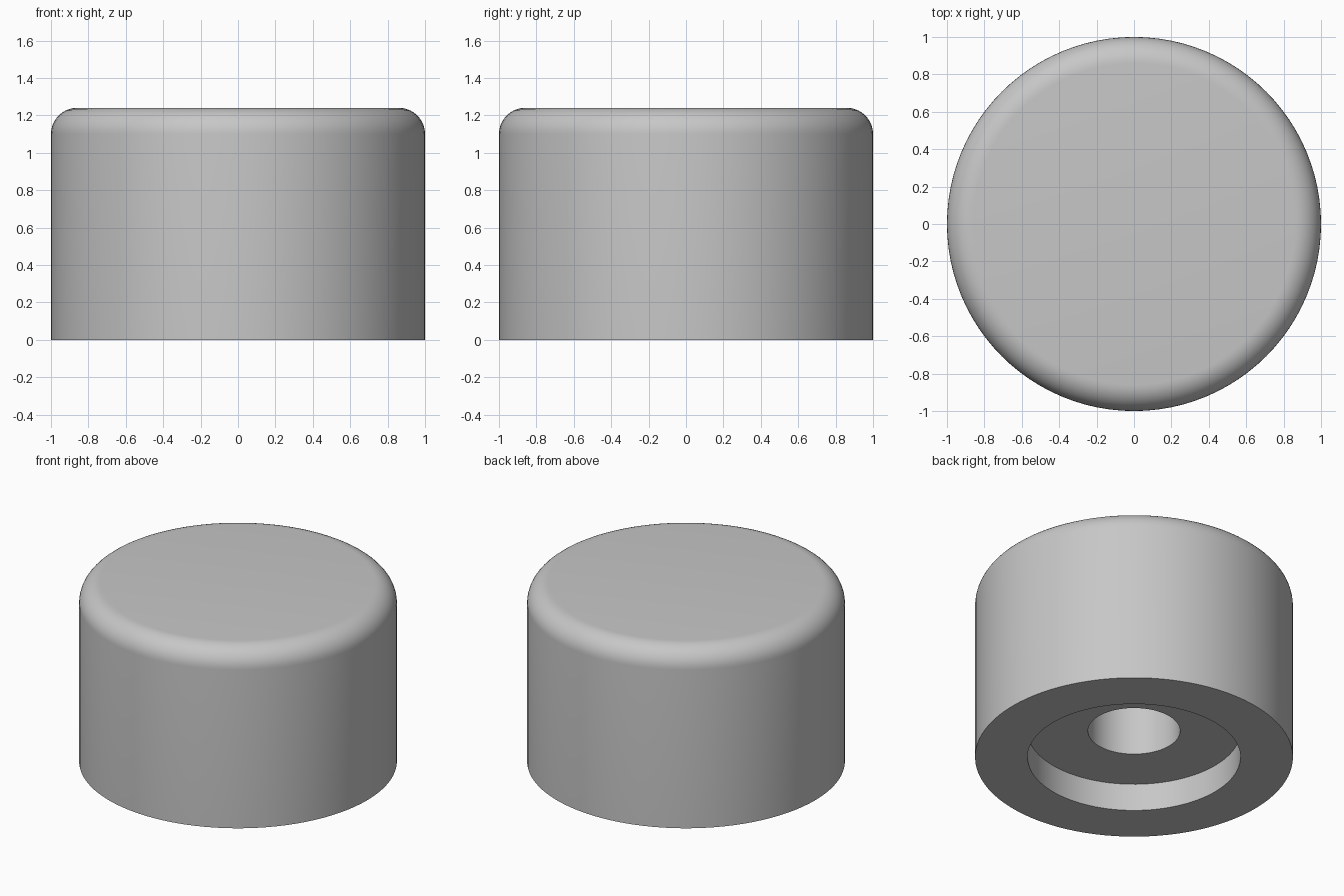
import bpy, bmesh
from math import sin, cos, pi, radians

cube = bpy.data.objects.get("Cube")
if cube:
    bpy.data.objects.remove(cube, do_unlink=True)

SEGMENTS = 96
RADIUS, HEIGHT, FILLET = 1.0, 1.24, 0.14
RECESS_RADIUS, RECESS_DEPTH = 0.67, 0.19
BORE_RADIUS, BORE_TOP = 0.29, 0.95

# Single flat grey
grey = bpy.data.materials.new("plain grey")
grey.use_nodes = True
colour = (0.57, 0.57, 0.57, 1)
grey.diffuse_color = colour
grey.node_tree.nodes["Principled BSDF"].inputs["Base Color"].default_value = colour

# Half section: bore, underside recess, outer wall, rounded top rim
profile = [(0, BORE_TOP), (BORE_RADIUS, BORE_TOP), (BORE_RADIUS, RECESS_DEPTH),
           (RECESS_RADIUS, RECESS_DEPTH), (RECESS_RADIUS, 0), (RADIUS, 0)]
for i in range(11):
    a = pi / 2 * i / 10
    profile.append((RADIUS - FILLET + FILLET * cos(a),
                    HEIGHT - FILLET + FILLET * sin(a)))
profile.append((0, HEIGHT))

# Revolve the section into the knob
bm = bmesh.new()
verts = [bm.verts.new((r, 0, z)) for r, z in profile]
edges = [bm.edges.new(pair) for pair in zip(verts, verts[1:])]
bmesh.ops.spin(bm, geom=verts + edges, cent=(0, 0, 0), axis=(0, 0, 1),
               angle=2 * pi, steps=SEGMENTS, use_merge=True)
bmesh.ops.remove_doubles(bm, verts=bm.verts, dist=0.0001)
bmesh.ops.recalc_face_normals(bm, faces=bm.faces)
mesh = bpy.data.meshes.new("knob_body")
bm.to_mesh(mesh)
bm.free()

knob = bpy.data.objects.new("knob_body", mesh)
bpy.context.collection.objects.link(knob)
mesh.materials.append(grey)

# Smooth walls, sharp recess edges
bpy.ops.object.select_all(action="DESELECT")
knob.select_set(True)
bpy.context.view_layer.objects.active = knob
bpy.ops.object.shade_smooth_by_angle(angle=radians(30))
